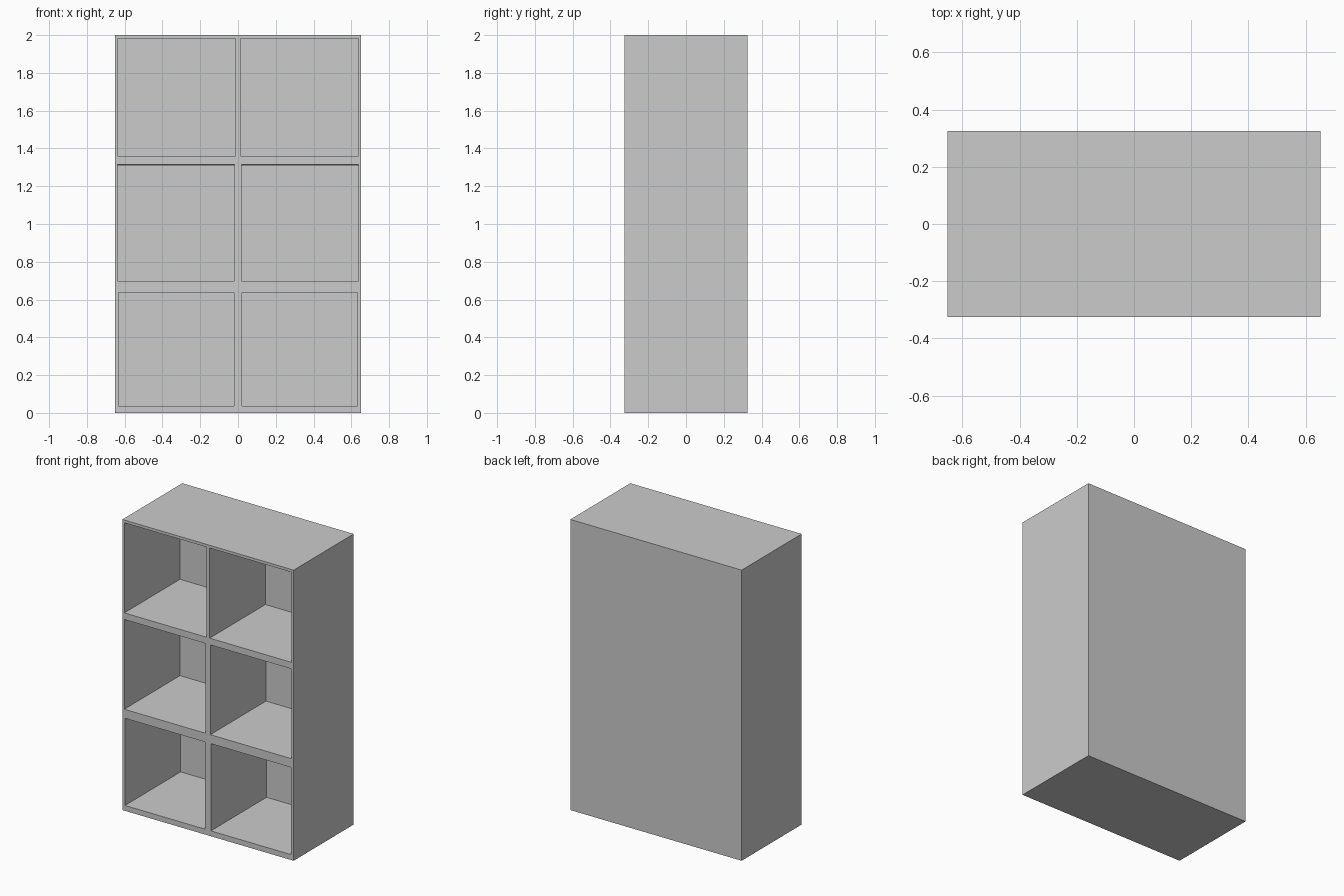
import bpy
import bmesh

if "Cube" in bpy.data.objects:
    bpy.data.objects.remove(bpy.data.objects["Cube"])

W, D, H = 0.652, 0.326, 2.0      # half width, half depth, height
BACK_Y = 0.279                   # inner face of the back panel
CUT_Y = -0.45                    # cutters stick out past the front

# (inner x, outer x, bottom z, top z at front, top z at back)
ROWS = [
    (0.022, 0.632, 0.037, 0.637, 0.637),
    (0.018, 0.637, 0.698, 1.317, 1.309),
    (0.013, 0.637, 1.361, 1.981, 1.981),
]


def add_box(bm, x0, x1, y0, y1, z0, z1_front, z1_back):
    """Box whose top may slope from front to back."""
    v = [bm.verts.new((x, y, z))
         for y, top in ((y0, z1_front), (y1, z1_back))
         for x, z in ((x0, z0), (x1, z0), (x1, top), (x0, top))]
    bm.faces.new(v[:4])
    bm.faces.new(v[4:][::-1])
    for i in range(4):
        j = (i + 1) % 4
        bm.faces.new((v[j], v[i], v[i + 4], v[j + 4]))


def make_object(name, boxes):
    bm = bmesh.new()
    for box in boxes:
        add_box(bm, *box)
    bmesh.ops.recalc_face_normals(bm, faces=bm.faces)
    mesh = bpy.data.meshes.new(name)
    bm.to_mesh(mesh)
    bm.free()
    obj = bpy.data.objects.new(name, mesh)
    bpy.context.collection.objects.link(obj)
    return obj


# Solid cabinet block
cabinet = make_object("shelf_cabinet", [(-W, W, -D, D, 0, H, H)])

# Six compartments, mirrored left and right
boxes = []
for inner, outer, z0, zf, zb in ROWS:
    for x0, x1 in ((inner, outer), (-outer, -inner)):
        boxes.append((x0, x1, CUT_Y, BACK_Y, z0, zf, zb))
cutter = make_object("compartment_cutter", boxes)
cutter.hide_render = True

# Hollow out the compartments
mod = cabinet.modifiers.new("compartments", 'BOOLEAN')
mod.operation = 'DIFFERENCE'
mod.solver = 'EXACT'
mod.object = cutter
bpy.context.view_layer.objects.active = cabinet
bpy.ops.object.modifier_apply(modifier=mod.name)
bpy.data.objects.remove(cutter)
